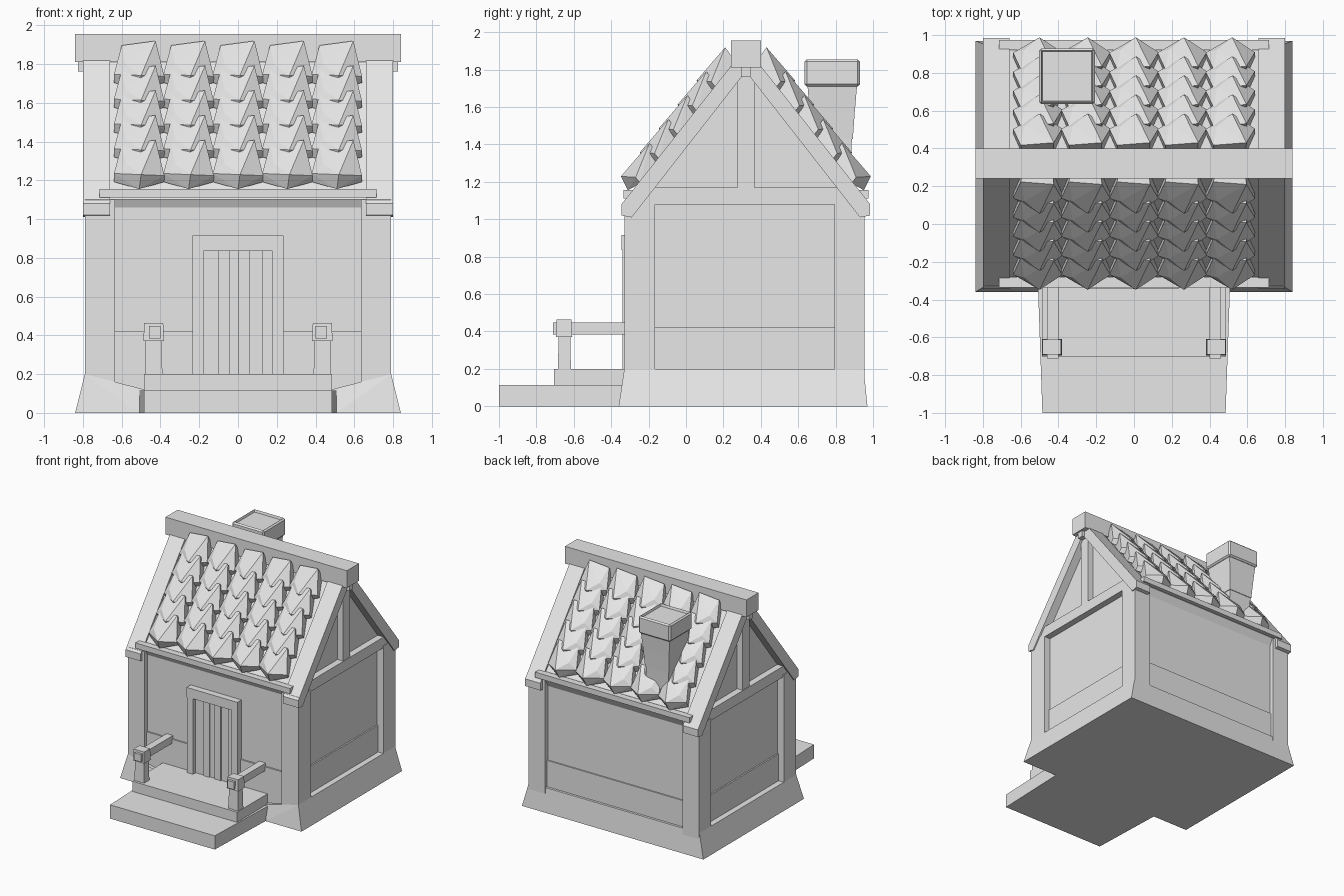
import bpy, bmesh, math
from mathutils import Vector

cube = bpy.data.objects.get("Cube")
if cube:
    bpy.data.objects.remove(cube, do_unlink=True)

grey = bpy.data.materials.new("plain grey")
grey.use_nodes = True
COLOR = (0.8, 0.8, 0.8, 1)
grey.diffuse_color = COLOR
grey.node_tree.nodes["Principled BSDF"].inputs["Base Color"].default_value = COLOR

MID = 0.32                      # y of the ridge line
EAVE = Vector((0, -0.345, 1.08))  # lower end of the roof line
UP = Vector((0, 0.62, 0.785))
OUT = Vector((0, -0.785, 0.62))


def finish(name, bm):
    bmesh.ops.recalc_face_normals(bm, faces=bm.faces)
    mesh = bpy.data.meshes.new(name)
    bm.to_mesh(mesh)
    bm.free()
    mesh.materials.append(grey)
    ob = bpy.data.objects.new(name, mesh)
    bpy.context.collection.objects.link(ob)
    return ob


def add_hull(bm, points):
    verts = [bm.verts.new(p) for p in points]
    res = bmesh.ops.convex_hull(bm, input=verts)
    spare = [v for v in res["geom_interior"] if isinstance(v, bmesh.types.BMVert)]
    bmesh.ops.delete(bm, geom=spare, context="VERTS")


def hull(name, points):
    bm = bmesh.new()
    add_hull(bm, points)
    bmesh.ops.dissolve_limit(bm, angle_limit=0.01, verts=bm.verts, edges=bm.edges)
    return finish(name, bm)


def box(name, x, y, z, taper=0.0):
    """Box from ranges; taper pulls the top inwards on all sides."""
    pts = []
    for k, h in enumerate(z):
        t = taper * k
        pts += [(a, b, h) for a in (x[0] + t, x[1] - t) for b in (y[0] + t, y[1] - t)]
    return hull(name, pts)


def extrude_x(name, profile, x0, x1):
    bm = bmesh.new()
    face = bm.faces.new([bm.verts.new((x0, y, z)) for y, z in profile])
    res = bmesh.ops.extrude_face_region(bm, geom=[face])
    moved = [v for v in res["geom"] if isinstance(v, bmesh.types.BMVert)]
    bmesh.ops.translate(bm, verts=moved, vec=(x1 - x0, 0, 0))
    return finish(name, bm)


def span(side, a, b):
    return tuple(sorted((side * a, side * b)))


def flip(y):
    return 2 * MID - y


# House body with gabled top
extrude_x("house_body", [(-0.29, 0.1), (0.92, 0.1), (0.92, 1.1), (MID, 1.84), (-0.29, 1.1)], -0.73, 0.73)

# Flared stone base, with lower sloping blocks beside the steps
hull("base", [(sx * x, y, z) for sx in (-1, 1) for x, y, z in
              ((0.84, -0.28, 0), (0.84, 0.97, 0), (0.79, -0.28, 0.2), (0.79, 0.95, 0.2))])
for s, side in ((-1, "right"), (1, "left")):
    hull(f"base_block_{side}", [(s * x, y, z) for x, y, z in
         ((0.84, -0.36, 0), (0.51, -0.36, 0), (0.79, -0.33, 0.2), (0.48, -0.33, 0.12),
          (0.84, -0.25, 0), (0.48, -0.25, 0), (0.79, -0.25, 0.2), (0.48, -0.25, 0.12))])

# Corner posts, gable frames and wainscots
for s, side in ((-1, "right"), (1, "left")):
    box(f"front_post_{side}", span(s, 0.635, 0.79), (-0.33, -0.165), (0.15, 1.1))
    box(f"back_post_{side}", span(s, 0.635, 0.79), (0.795, 0.955), (0.15, 1.1))
    box(f"gable_beam_{side}", span(s, 0.7, 0.785), (-0.25, flip(-0.25)), (1.08, 1.17))
    box(f"gable_post_{side}", span(s, 0.7, 0.78), (0.275, 0.365), (1.17, 1.8))
    box(f"purlin_end_{side}", span(s, 0.7, 0.825), (0.295, 0.345), (1.76, 1.83))
    box(f"side_wainscot_{side}", span(s, 0.7, 0.742), (-0.2, 0.83), (0.15, 0.425))
    box(f"front_wainscot_{side}", span(s, 0.2, 0.66), (-0.302, -0.25), (0.1, 0.42))
box("back_wainscot", (-0.66, 0.66), (0.85, 0.93), (0.15, 0.42))

# Sloping boards along the gable edges
board = [(-0.345, 1.08), (MID, 1.92), (MID, 1.79), (-0.29, 1.01), (-0.345, 1.02)]
for s, side in ((-1, "right"), (1, "left")):
    extrude_x(f"front_rake_{side}", board, s * 0.66, s * 0.8)
    extrude_x(f"back_rake_{side}", [(flip(y), z) for y, z in board], s * 0.66, s * 0.8)

# Roof slabs, eave boards and ridge beam
slab = [(-0.31, 1.1), (MID, 1.89), (MID, 1.79), (-0.28, 1.04)]
for mirrored, end in ((False, "front"), (True, "back")):
    fy = flip if mirrored else (lambda y: y)
    extrude_x(f"{end}_roof_slab", [(fy(y), z) for y, z in slab], -0.67, 0.67)
    box(f"{end}_eave_board", (-0.715, 0.715), sorted((fy(-0.335), fy(-0.28))), (1.11, 1.155))
box("ridge_beam", (-0.84, 0.84), (0.24, 0.40), (1.81, 1.955))

# Pointed roof tiles: across, up the slope, out from the slope
TILE = [(-0.09, 0.24, 0.06), (0.085, 0.25, 0.085), (-0.13, 0.07, 0.035), (0.13, 0.06, 0.03),
        (0.01, 0.015, 0.095), (0, -0.02, 0.02), (-0.13, 0.05, -0.01), (0.13, 0.05, -0.01),
        (-0.08, 0.22, -0.02), (0.08, 0.22, -0.02), (-0.07, 0.1, 0.08)]
for mirrored, end in ((False, "front"), (True, "back")):
    bm = bmesh.new()
    for col in range(5):
        for row in range(5):
            pts = []
            for u, v, w in TILE:
                p = EAVE + UP * (0.1 + 0.163 * row + v) + OUT * w
                p.x = (col - 2) * 0.255 + u
                if mirrored:
                    p.y = flip(p.y)
                pts.append(p)
            add_hull(bm, pts)
    finish(f"{end}_roof_tiles", bm)

# Chimney of stacked blocks that widen upwards, with a shallow top
CX, CY = -0.355, 0.782
for name, r, z, t in (("foot", 0.095, (1.2, 1.43), -0.01), ("lower", 0.11, (1.43, 1.57), -0.01),
                      ("upper", 0.12, (1.57, 1.71), -0.012)):
    box(f"chimney_{name}", (CX - r, CX + r), (CY - r, CY + r), z, t)
cap = box("chimney_cap", (CX - 0.148, CX + 0.148), (CY - 0.148, CY + 0.148), (1.71, 1.855))
bm = bmesh.new()
bm.from_mesh(cap.data)
bmesh.ops.bevel(bm, geom=bm.edges[:], offset=0.012, segments=1, affect="EDGES")
top = max(bm.faces, key=lambda f: f.calc_center_median().z)
bmesh.ops.inset_region(bm, faces=[top], thickness=0.008)
bmesh.ops.translate(bm, verts=top.verts[:], vec=(0, 0, -0.02))
bm.to_mesh(cap.data)
bm.free()

# Steps
hull("lower_step", [(s * x, y, z) for s in (-1, 1) for z in (0, 0.115)
                    for x, y in ((0.485, -1), (0.51, -0.28))])
box("upper_step", (-0.485, 0.485), (-0.705, -0.28), (0.1, 0.2))

# Handrails
for s, side in ((-1, "right"), (1, "left")):
    box(f"rail_post_{side}", span(s, 0.39, 0.48), (-0.685, -0.615), (0.19, 0.38), 0.004)
    box(f"rail_cap_{side}", span(s, 0.382, 0.488), (-0.695, -0.608), (0.37, 0.465), 0.004)
    box(f"rail_{side}", span(s, 0.4, 0.46), (-0.712, -0.28), (0.385, 0.447))

# Door frame and planks
for s, side in ((-1, "right"), (1, "left")):
    box(f"door_jamb_{side}", span(s, 0.178, 0.235), (-0.34, -0.27), (0.19, 0.84))
box("door_lintel", (-0.235, 0.235), (-0.345, -0.27), (0.835, 0.915))
edges = [-0.18, -0.1, -0.045, 0.0, 0.06, 0.125, 0.18]
for i, (a, b) in enumerate(zip(edges, edges[1:])):
    box(f"door_plank_{i + 1}", (a, b), (-0.305 - 0.009 * (i % 2), -0.27), (0.19, 0.84))
